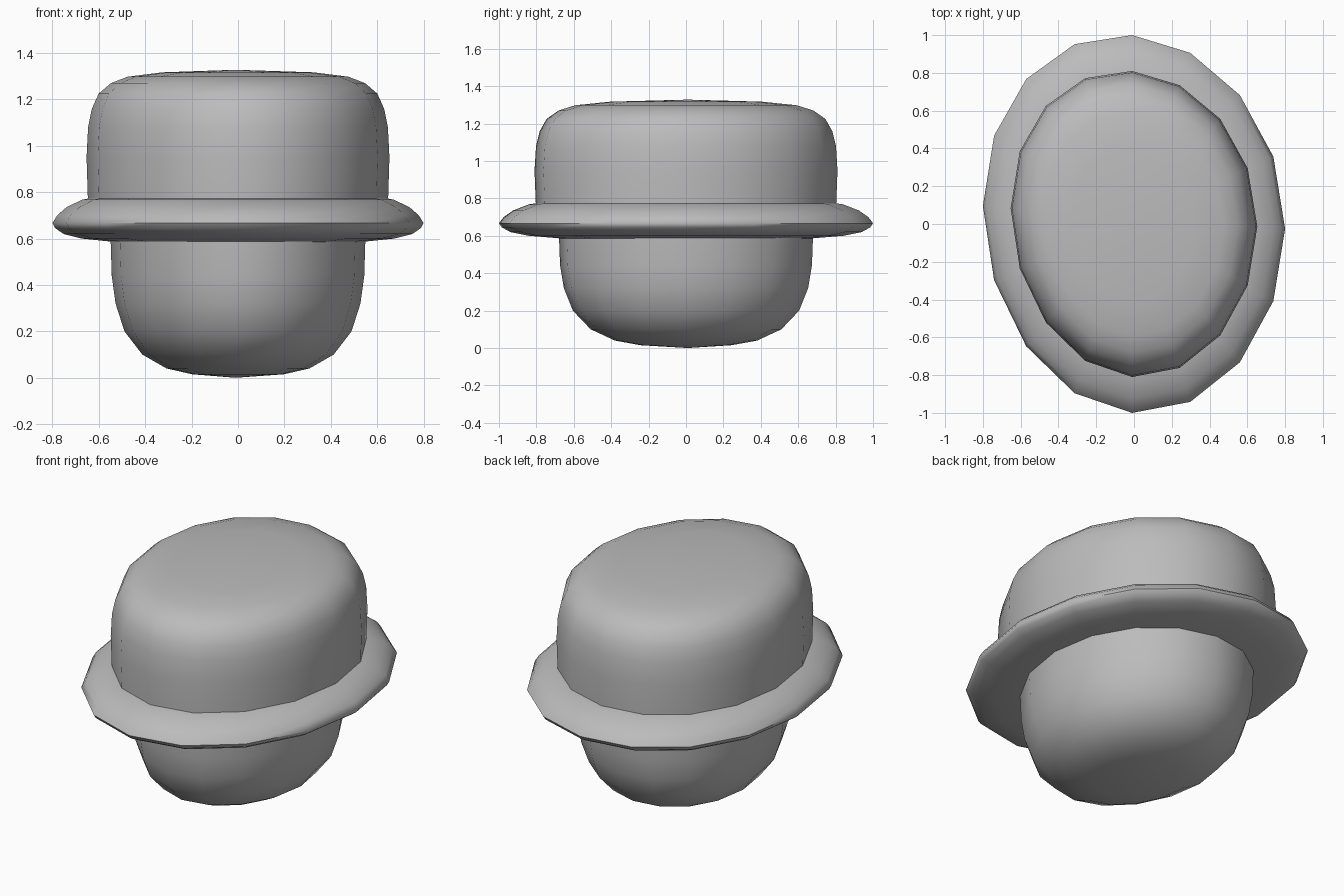
import bpy, bmesh
from math import sin, cos, pi, radians

SIDES = 16

cube = bpy.data.objects.get("Cube")
if cube:
    bpy.data.objects.remove(cube)

grey = bpy.data.materials.new("plain grey")
grey.use_nodes = True
colour = (0.5, 0.5, 0.5, 1)
grey.diffuse_color = colour
grey.node_tree.nodes["Principled BSDF"].inputs["Base Color"].default_value = colour


def oval_lathe(name, half_width, half_depth, profile):
    """Sweep a (radius, height) profile round a slightly skewed oval."""
    bm = bmesh.new()
    rings = []
    for r, z in profile:
        if r == 0:
            rings.append([bm.verts.new((-0.01, 0.01, z))])
            continue
        ring = []
        for i in range(SIDES):
            a = 2 * pi * i / SIDES
            x = half_width * r * cos(a) - 0.01 * sin(a) ** 2
            y = r * (half_depth * sin(a) - 0.06 * half_depth * cos(a)
                     + 0.035 * cos(a) ** 2)
            ring.append(bm.verts.new((x, y, z)))
        rings.append(ring)
    for low, high in zip(rings, rings[1:]):
        for i in range(SIDES):
            j = (i + 1) % SIDES
            corners = [low[i % len(low)], low[j % len(low)],
                       high[j % len(high)], high[i % len(high)]]
            bm.faces.new(list(dict.fromkeys(corners)))
    bmesh.ops.recalc_face_normals(bm, faces=bm.faces)
    mesh = bpy.data.meshes.new(name)
    bm.to_mesh(mesh)
    bm.free()
    mesh.materials.append(grey)
    obj = bpy.data.objects.new(name, mesh)
    bpy.context.collection.objects.link(obj)
    bpy.ops.object.select_all(action='DESELECT')
    obj.select_set(True)
    bpy.context.view_layer.objects.active = obj
    bpy.ops.object.shade_smooth_by_angle(angle=radians(60))


# Rounded bowl below the brim
oval_lathe("lower_bowl", 0.55, 0.68, [
    (0, 0), (0.36, 0.015), (0.56, 0.04), (0.75, 0.10), (0.89, 0.20),
    (0.96, 0.32), (0.99, 0.44), (1, 0.62)])

# Flattened ring with a rounded rim
oval_lathe("brim", 0.80, 1.0, [
    (0, 0.585), (0.66, 0.585), (0.84, 0.60), (0.94, 0.62), (0.985, 0.645),
    (1, 0.667), (0.975, 0.70), (0.925, 0.735), (0.84, 0.768),
    (0.76, 0.78), (0, 0.78)])

# Tall crown with a softly rounded top
oval_lathe("crown", 0.653, 0.81, [
    (0.99, 0.74), (1, 0.95), (0.99, 1.08), (0.965, 1.16), (0.92, 1.225),
    (0.84, 1.27), (0.73, 1.298), (0.5, 1.317), (0, 1.328)])
